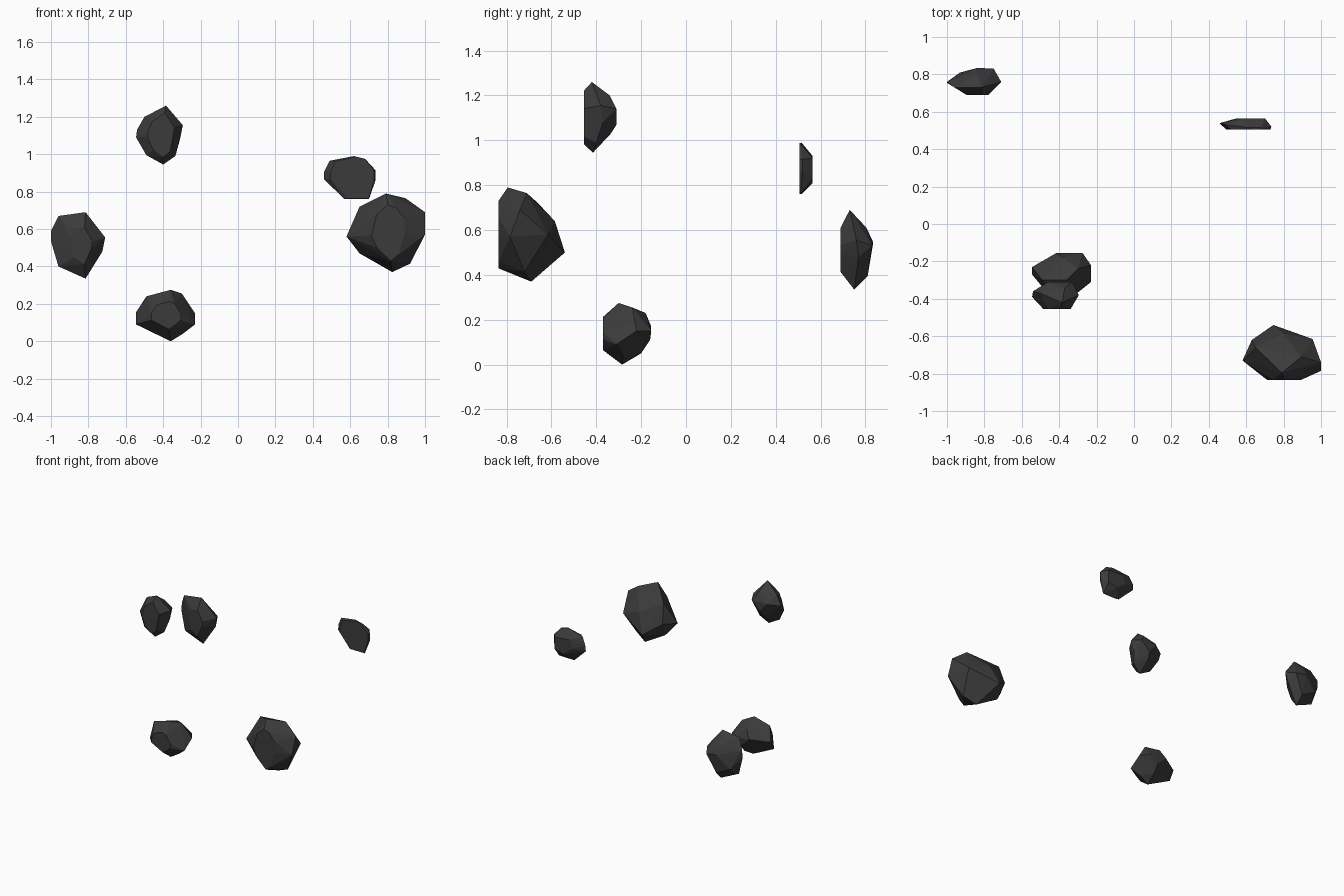
import bpy
import bmesh
from math import radians
from mathutils import Vector

# Remove the default cube
default_cube = bpy.data.objects.get("Cube")
if default_cube:
    bpy.data.objects.remove(default_cube, do_unlink=True)

# Single dark stone colour
stone = bpy.data.materials.new("dark grey stone")
stone.use_nodes = True
stone.diffuse_color = (.044, .044, .044, 1)
stone.node_tree.nodes["Principled BSDF"].inputs["Base Color"].default_value = stone.diffuse_color


def build_rock(name, rim, front_y, front_centre, front_scale, back):
    """Faceted rock: rim outline, flat chipped front facet and back corners."""
    centre_x, centre_z = front_centre
    scale_x, scale_z = front_scale
    front = [(centre_x + (x - centre_x) * scale_x,
              front_y,
              centre_z + (z - centre_z) * scale_z) for x, y, z in rim]

    bm = bmesh.new()
    for corner in rim + front + back:
        bm.verts.new(Vector(corner))
    hull = bmesh.ops.convex_hull(bm, input=bm.verts[:])
    leftovers = {item for item in hull["geom_interior"] + hull["geom_unused"]
                 if isinstance(item, bmesh.types.BMVert)}
    bmesh.ops.delete(bm, geom=list(leftovers), context="VERTS")

    # Merge nearly coplanar triangles into broad facets
    bmesh.ops.dissolve_limit(bm, angle_limit=radians(3),
                             verts=bm.verts[:], edges=bm.edges[:])
    bmesh.ops.recalc_face_normals(bm, faces=bm.faces[:])

    mesh = bpy.data.meshes.new(name)
    bm.to_mesh(mesh)
    bm.free()
    mesh.materials.append(stone)
    rock = bpy.data.objects.new(name, mesh)
    bpy.context.collection.objects.link(rock)
    return rock


# Large boulder at the front left
build_rock(
    "large_boulder",
    rim=[(.58, -.73, .56), (.65, -.66, .72), (.79, -.795, .79),
         (.895, -.71, .765), (1, -.74, .69), (1, -.785, .57),
         (.92, -.72, .415), (.825, -.69, .37), (.65, -.68, .47)],
    front_y=-.835, front_centre=(.81, .58), front_scale=(.42, .72),
    back=[(.745, -.54, .5), (.63, -.62, .58), (.955, -.615, .58),
          (.8, -.585, .64)])

# Highest rock
build_rock(
    "upper_rock",
    rim=[(-.545, -.39, 1.09), (-.54, -.36, 1.13), (-.5, -.37, 1.2),
         (-.385, -.42, 1.26), (-.295, -.38, 1.155), (-.31, -.37, 1.08),
         (-.335, -.4, .99), (-.4, -.415, .945), (-.49, -.415, .995)],
    front_y=-.455, front_centre=(-.4, 1.1), front_scale=(.58, .76),
    back=[(-.46, -.31, 1.14), (-.33, -.31, 1.14), (-.4, -.31, 1.07),
          (-.37, -.34, 1.2), (-.41, -.335, 1.03)])

# Lowest rock
build_rock(
    "lower_rock",
    rim=[(-.545, -.27, .09), (-.545, -.23, .155), (-.49, -.3, .24),
         (-.36, -.3, .275), (-.3, -.24, .255), (-.23, -.22, .15),
         (-.23, -.31, .09), (-.295, -.28, .04), (-.36, -.285, 0),
         (-.42, -.27, .03)],
    front_y=-.37, front_centre=(-.38, .14), front_scale=(.5, .54),
    back=[(-.415, -.155, .17), (-.275, -.155, .15), (-.35, -.16, .11),
          (-.38, -.18, .23), (-.35, -.2, .05)])

# Rock at the back right
build_rock(
    "back_rock",
    rim=[(-1, .76, .59), (-.96, .73, .67), (-.815, .73, .69),
         (-.71, .76, .555), (-.725, .77, .48), (-.815, .75, .335),
         (-.96, .74, .4), (-1, .755, .535)],
    front_y=.69, front_centre=(-.825, .51), front_scale=(.4, .56),
    back=[(-.835, .835, .545), (-.75, .83, .53), (-.93, .81, .45),
          (-.82, .81, .395), (-.84, .805, .61)])

# Thin flake at the back left
build_rock(
    "thin_flake",
    rim=[(.46, .535, .865), (.46, .54, .905), (.49, .53, .965),
         (.62, .515, .99), (.68, .515, .975), (.735, .52, .915),
         (.735, .52, .86), (.7, .51, .76), (.57, .515, .76)],
    front_y=.505, front_centre=(.69, .87), front_scale=(.85, .97),
    back=[(.55, .565, .87), (.58, .565, .93), (.7, .565, .92),
          (.7, .565, .83), (.63, .565, .81)])
